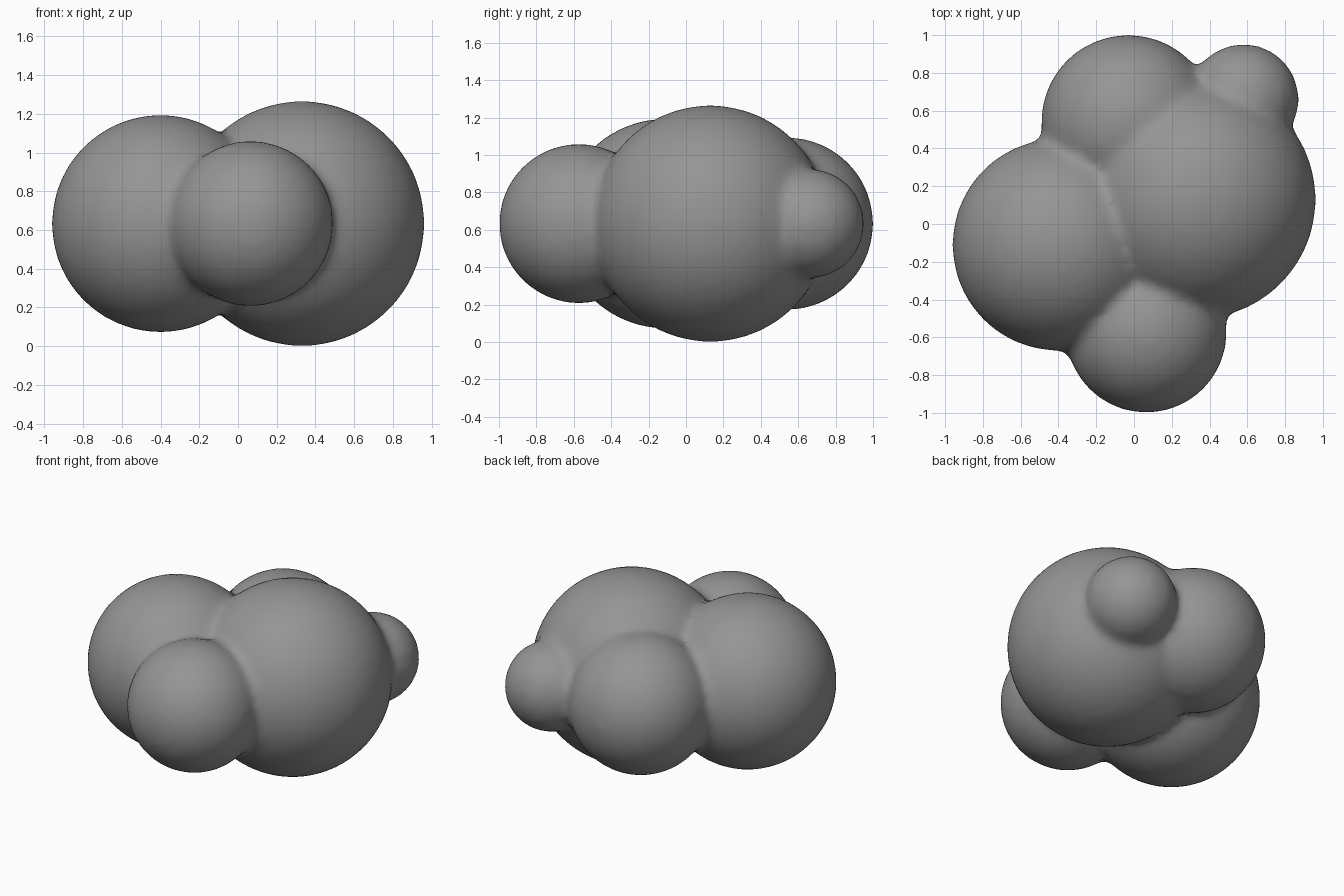
import bpy

if "Cube" in bpy.data.objects:
    bpy.data.objects.remove(bpy.data.objects["Cube"])

Z = 0.633  # shared centre height of all puffs

# puffs: x, y, radius
puffs = [
    (0.33, 0.13, 0.633),
    (-0.40, -0.11, 0.562),
    (0.065, -0.573, 0.427),
    (-0.03, 0.54, 0.462),
    (0.58, 0.66, 0.293),
]


def puff(x, y, r):
    bpy.ops.mesh.primitive_ico_sphere_add(subdivisions=4, radius=r, location=(x, y, Z))
    return bpy.context.object


# overlapping puffs joined into one clump
parts = [puff(*p) for p in puffs]
for ob in parts:
    ob.select_set(True)
body = parts[0]
bpy.context.view_layer.objects.active = body
bpy.ops.object.join()
body.name = "cloud_bush"

# fuse into one skin and soften the creases where puffs meet
fuse = body.modifiers.new("fuse", "REMESH")
fuse.mode = "VOXEL"
fuse.voxel_size = 0.03
soften = body.modifiers.new("soften", "SMOOTH")
soften.factor = 0.5
soften.iterations = 8
for name in ("fuse", "soften"):
    bpy.ops.object.modifier_apply(modifier=name)
bpy.ops.object.shade_smooth()

# dark grey surface
grey = bpy.data.materials.new("dark_grey")
grey.diffuse_color = (0.3, 0.3, 0.3, 1)
grey.use_nodes = True
grey.node_tree.nodes["Principled BSDF"].inputs["Base Color"].default_value = grey.diffuse_color
body.data.materials.clear()
body.data.materials.append(grey)
